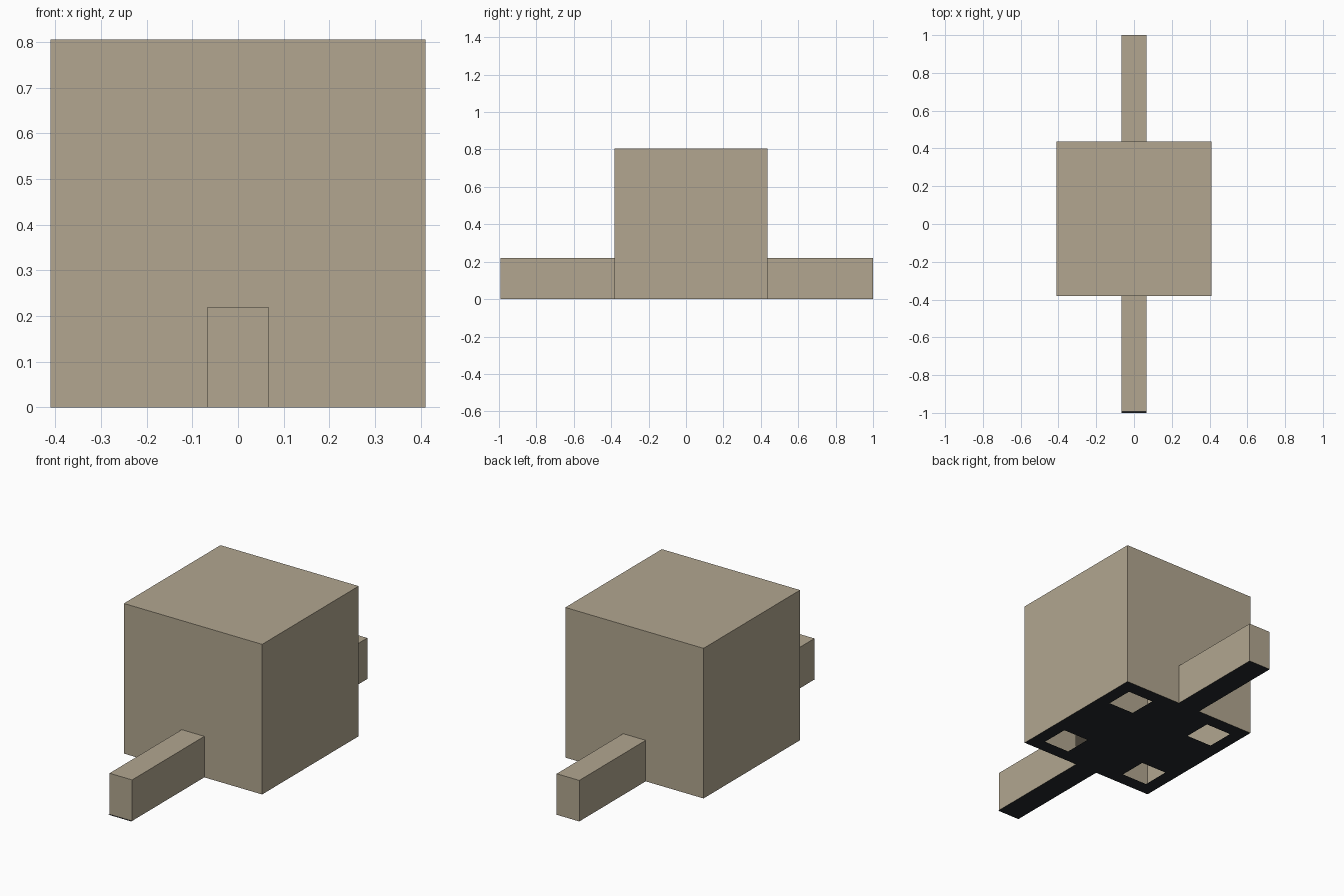
import bpy, bmesh

if "Cube" in bpy.data.objects:
    bpy.data.objects.remove(bpy.data.objects["Cube"])

X, Y0, Y1, H = 0.41, -0.381, 0.437, 0.805   # main casing
AX, AH = 0.067, 0.22                        # arm half width and height
FRONT, BACK = -0.993, 1.0                   # arm tips
HOLE, HX = 0.077, 0.26                      # hole half size and x offset
HY = 0.257                                  # hole y offset from casing centre


def material(name, rgb):
    m = bpy.data.materials.new(name)
    m.diffuse_color = (*rgb, 1)
    m.use_nodes = True
    m.node_tree.nodes["Principled BSDF"].inputs["Base Color"].default_value = m.diffuse_color
    return m


tan = material("warm_tan", (0.445, 0.384, 0.278))
dark = material("dark_slate", (0.018, 0.022, 0.026))


def build(name, polys, mat):
    bm = bmesh.new()
    for p in polys:
        bm.faces.new([bm.verts.new(c) for c in p])
    bmesh.ops.remove_doubles(bm, verts=bm.verts, dist=1e-5)
    me = bpy.data.meshes.new(name)
    bm.to_mesh(me)
    bm.free()
    me.materials.append(mat)
    ob = bpy.data.objects.new(name, me)
    bpy.context.collection.objects.link(ob)
    return ob


def side_wall(x, a, b, h):
    # wall across x, facing outwards
    p = [(x, a, 0), (x, b, 0), (x, b, h), (x, a, h)]
    return p if x > 0 else p[::-1]


def lid(x, a, b, h):
    return [(-x, a, h), (x, a, h), (x, b, h), (-x, b, h)]


def notched_wall(y):
    # end wall with an opening into the hollow arm
    p = [(-X, 0), (-AX, 0), (-AX, AH), (AX, AH), (AX, 0), (X, 0), (X, H), (-X, H)]
    p = [(x, y, z) for x, z in p]
    return p if y < 0 else p[::-1]


# Hollow casing, open at the bottom
build("casing", [side_wall(X, Y0, Y1, H), side_wall(-X, Y0, Y1, H),
                 lid(X, Y0, Y1, H), notched_wall(Y0), notched_wall(Y1)], tan)

# Hollow arms
for name, a, b, tip in (("front_arm", FRONT, Y0, FRONT), ("rear_arm", Y1, BACK, BACK)):
    end = [(-AX, tip, 0), (AX, tip, 0), (AX, tip, AH), (-AX, tip, AH)]
    build(name, [side_wall(AX, a, b, AH), side_wall(-AX, a, b, AH),
                 lid(AX, a, b, AH), end if tip < 0 else end[::-1]], tan)

# Dark cross-shaped base sheet with four square holes
mid = (Y0 + Y1) / 2
xs = sorted([-X, X, -AX, AX] + [s * HX + t * HOLE for s in (-1, 1) for t in (-1, 1)])
ys = sorted([-1.0, Y0, Y1, BACK] + [mid + s * HY + t * HOLE for s in (-1, 1) for t in (-1, 1)])
cells = []
for x0, x1 in zip(xs, xs[1:]):
    for y0, y1 in zip(ys, ys[1:]):
        cx, cy = (x0 + x1) / 2, (y0 + y1) / 2
        in_arm = abs(cx) < AX
        in_box = Y0 < cy < Y1
        in_hole = abs(abs(cx) - HX) < HOLE and abs(abs(cy - mid) - HY) < HOLE
        if (in_arm or in_box) and not in_hole:
            cells.append([(x0, y0, 0), (x0, y1, 0), (x1, y1, 0), (x1, y0, 0)])
build("base_sheet", cells, dark)
